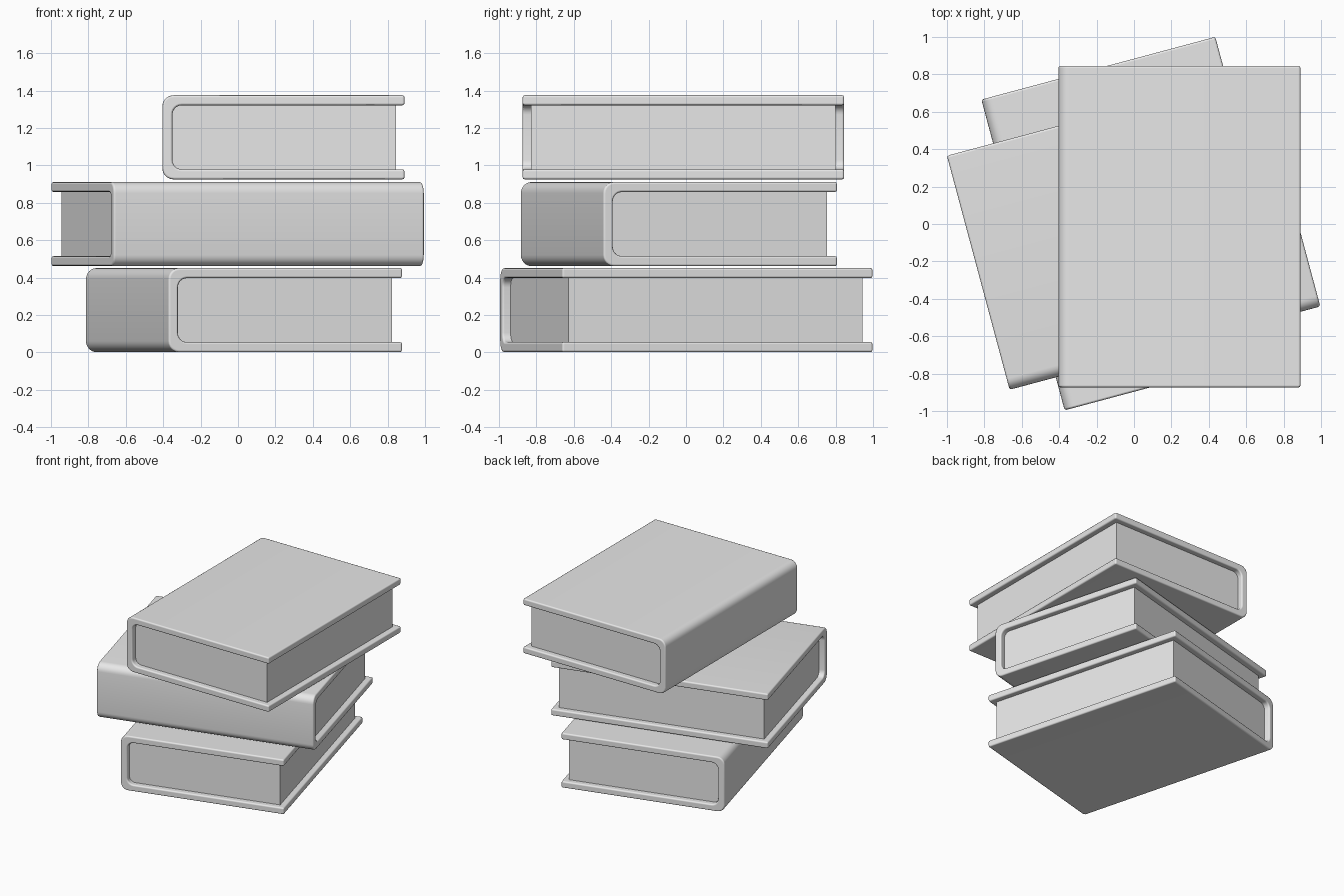
import bpy
import bmesh
from math import radians, sin, cos, pi

cube = bpy.data.objects.get("Cube")
if cube:
    bpy.data.objects.remove(cube, do_unlink=True)

# One plain grey for everything
grey = bpy.data.materials.new("plain grey")
grey.use_nodes = True
grey.diffuse_color = (0.8, 0.8, 0.8, 1)
grey.node_tree.nodes["Principled BSDF"].inputs["Base Color"].default_value = (0.8, 0.8, 0.8, 1)

# Book size, with the spine on local -x
W, D, H = 1.295, 1.72, 0.45
BOARD = 0.054     # cover thickness
INSET = 0.046     # pages set back from the cover edges
STEPS = 6


def rounded_side(x, half_h, r):
    """Points down the spine side, from top to bottom, with rounded corners."""
    pts = []
    for sign, start in ((1, pi / 2), (-1, pi)):
        for i in range(STEPS + 1):
            a = start + i * pi / 2 / STEPS
            pts.append((x + r + r * cos(a), sign * (half_h - r) + r * sin(a)))
    return pts


def extrude_profile(name, profile, depth, bevel, location, angle):
    """Extrude an x-z outline along y, soften its rims and place it."""
    bm = bmesh.new()
    face = bm.faces.new([bm.verts.new((x, -depth / 2, z)) for x, z in profile])
    new = bmesh.ops.extrude_face_region(bm, geom=[face])["geom"]
    bmesh.ops.translate(bm, vec=(0, depth, 0),
                        verts=[v for v in new if isinstance(v, bmesh.types.BMVert)])
    bmesh.ops.recalc_face_normals(bm, faces=bm.faces)
    mesh = bpy.data.meshes.new(name)
    bm.to_mesh(mesh)
    bm.free()
    mesh.materials.append(grey)
    obj = bpy.data.objects.new(name, mesh)
    bpy.context.collection.objects.link(obj)
    obj.location = location
    obj.rotation_euler.z = radians(angle)
    if bevel:
        mod = obj.modifiers.new("soft rim", 'BEVEL')
        mod.width = bevel
        mod.segments = 2
        mod.limit_method = 'ANGLE'
        mod.angle_limit = radians(50)
        mod.harden_normals = True
    bpy.ops.object.select_all(action='DESELECT')
    obj.select_set(True)
    bpy.context.view_layer.objects.active = obj
    bpy.ops.object.shade_smooth_by_angle(angle=radians(40))
    return obj


def book(prefix, location, angle):
    # C-shaped cover: two boards joined by a rounded spine
    outer = rounded_side(-W / 2, H / 2, 0.06)
    inner = rounded_side(-W / 2 + BOARD, H / 2 - BOARD, 0.05)
    edge = W / 2
    cover = ([(edge, H / 2)] + outer + [(edge, -H / 2), (edge, -H / 2 + BOARD)]
             + inner[::-1] + [(edge, H / 2 - BOARD)])
    extrude_profile(prefix + "_cover", cover, D, 0.012, location, angle)

    # Page block, tucked slightly into the cover
    tuck = 0.004
    half = H / 2 - BOARD + tuck
    block = rounded_side(-W / 2 + BOARD - tuck, half, 0.05)
    pages = [(edge - INSET, half)] + block + [(edge - INSET, -half)]
    extrude_profile(prefix + "_pages", pages, D - 2 * INSET, 0, location, angle)


book("bottom_book", (0.032, 0.002, 0.226), 15)
book("middle_book", (-0.002, -0.038, 0.686), 105)
book("top_book", (0.243, -0.014, 1.15), 0)
